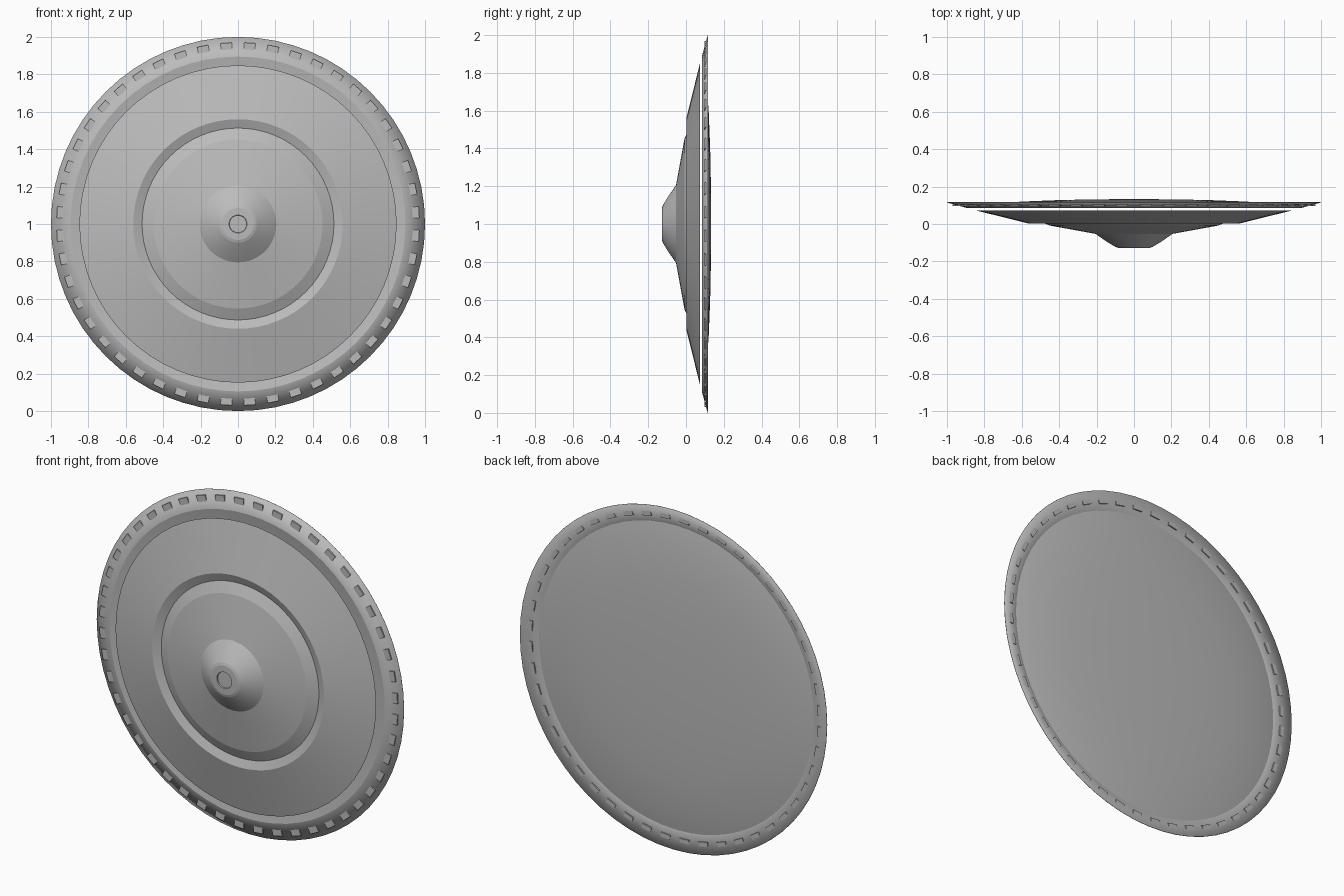
import bpy, bmesh, math
from mathutils import Matrix, Vector

cube = bpy.data.objects.get("Cube")
if cube:
    bpy.data.objects.remove(cube)

CENTRE = Vector((0, 0, 1))
SEGMENTS = 64

grey = bpy.data.materials.new("plain grey metal")
grey.use_nodes = True
grey.diffuse_color = (0.5, 0.5, 0.5, 1)
grey.node_tree.nodes["Principled BSDF"].inputs["Base Color"].default_value = (0.5, 0.5, 0.5, 1)


def finish(name, bm, smooth_angle=None):
    mesh = bpy.data.meshes.new(name)
    bm.to_mesh(mesh)
    bm.free()
    mesh.materials.append(grey)
    obj = bpy.data.objects.new(name, mesh)
    bpy.context.collection.objects.link(obj)
    if smooth_angle:
        bpy.ops.object.select_all(action='DESELECT')
        obj.select_set(True)
        bpy.context.view_layer.objects.active = obj
        bpy.ops.object.shade_smooth_by_angle(angle=math.radians(smooth_angle))
    return obj


def lathe(name, profile, smooth_angle):
    """Spin (radius, y) points about the front-to-back axis."""
    bm = bmesh.new()
    verts = [bm.verts.new(CENTRE + Vector((r, y, 0))) for r, y in profile]
    edges = [bm.edges.new(pair) for pair in zip(verts, verts[1:])]
    bmesh.ops.spin(bm, geom=verts + edges, cent=CENTRE, axis=(0, 1, 0),
                   angle=math.tau, steps=SEGMENTS, use_merge=True)
    bmesh.ops.remove_doubles(bm, verts=bm.verts, dist=0.0002)
    # Face the sheet towards the front
    bm.normal_update()
    if sum(f.normal.y * f.calc_area() for f in bm.faces) > 0:
        bmesh.ops.reverse_faces(bm, faces=bm.faces)
    return finish(name, bm, smooth_angle)


# Front shell: outer cone, sunken ring, inner cone and central boss
lathe("front_shell", [
    (0.848, 0.073), (0.56, 0.002), (0.513, 0.02), (0.452, -0.008),
    (0.205, -0.053), (0.15, -0.092), (0.1, -0.122), (0.085, -0.127),
    (0.048, -0.128), (0.046, -0.122), (0, -0.122)], 8)

# Back dish: forward-folded rim with a shallow dome bulging backwards
dish = lathe("back_dish", [
    (1.0, 0.115), (0.895, 0.086), (0.8, 0.102), (0.6, 0.118),
    (0.4, 0.126), (0.2, 0.13), (0, 0.131)], 15)
shell = dish.modifiers.new("thickness", 'SOLIDIFY')
shell.thickness = 0.002

# Small flat studs set through the sloping rim
bm = bmesh.new()
COUNT = 48
for i in range(COUNT):
    turn = Matrix.Rotation(math.tau * (i + 0.5) / COUNT, 4, 'Y')
    place = Matrix.Translation(CENTRE) @ turn @ Matrix.Translation((0, 0.101, 0.95))
    bmesh.ops.create_cube(bm, size=1, matrix=place @ Matrix.Diagonal((0.06, 0.008, 0.04, 1)))
finish("rim_studs", bm)
